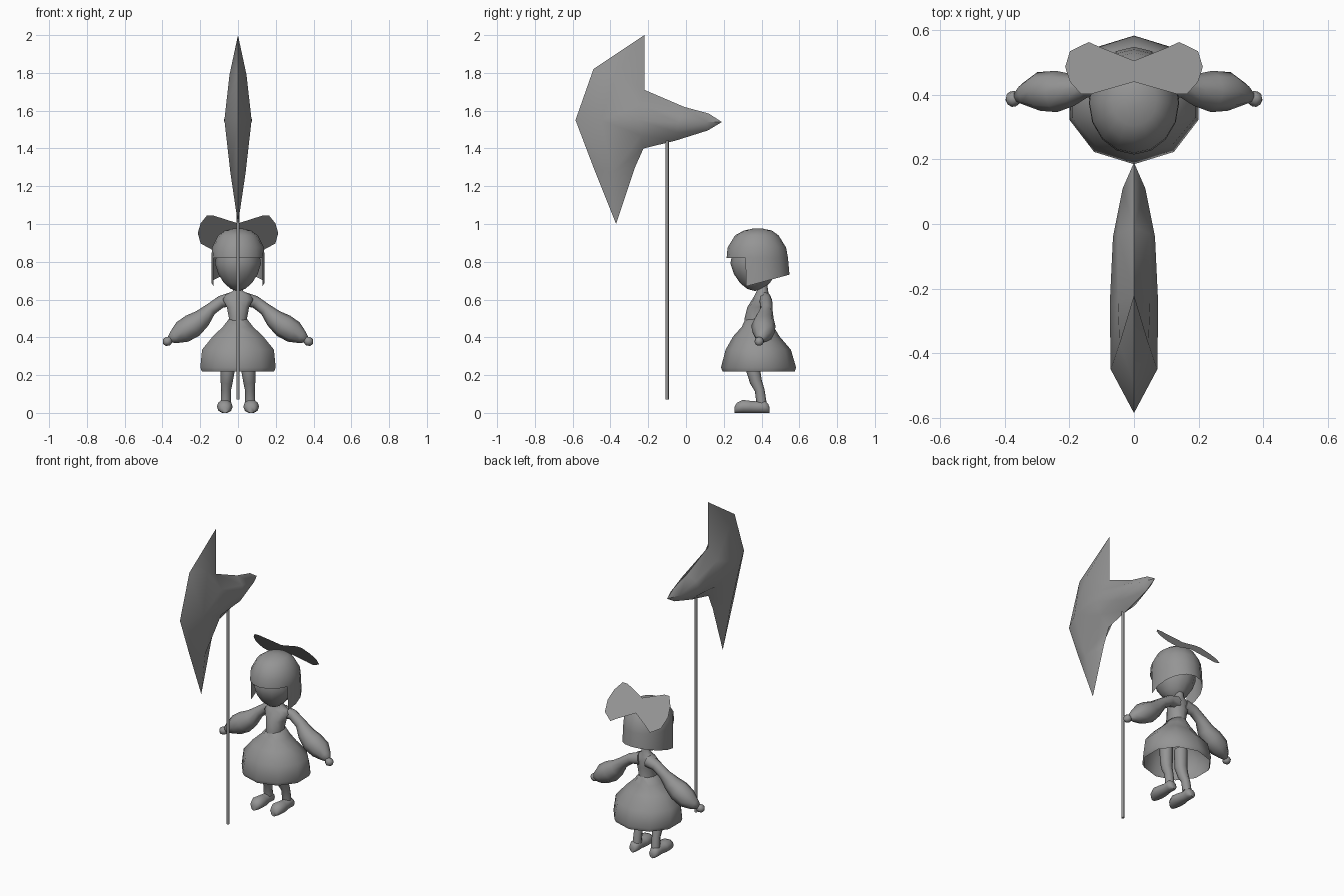
import bpy, bmesh, math
from mathutils import Vector

if "Cube" in bpy.data.objects:
    bpy.data.objects.remove(bpy.data.objects["Cube"])

grey = bpy.data.materials.new("plain grey")
grey.diffuse_color = (0.3, 0.3, 0.3, 1)
grey.use_nodes = True
grey.node_tree.nodes["Principled BSDF"].inputs["Base Color"].default_value = grey.diffuse_color


def finish(bm, name, mirror=False, angle=60):
    """Turn a bmesh into a smooth shaded object, optionally mirrored in x."""
    if mirror:
        copy = bmesh.ops.duplicate(bm, geom=bm.verts[:] + bm.edges[:] + bm.faces[:])
        for g in copy["geom"]:
            if isinstance(g, bmesh.types.BMVert):
                g.co.x = -g.co.x
        bmesh.ops.remove_doubles(bm, verts=bm.verts[:], dist=0.0005)
    bmesh.ops.recalc_face_normals(bm, faces=bm.faces[:])
    mesh = bpy.data.meshes.new(name)
    bm.to_mesh(mesh)
    bm.free()
    mesh.materials.append(grey)
    ob = bpy.data.objects.new(name, mesh)
    bpy.context.collection.objects.link(ob)
    bpy.ops.object.select_all(action='DESELECT')
    ob.select_set(True)
    bpy.context.view_layer.objects.active = ob
    bpy.ops.object.shade_smooth_by_angle(angle=math.radians(angle))
    return ob


def loft(rings, cap_start=True, cap_end=True):
    """Skin a list of rings of points."""
    bm = bmesh.new()
    rows = [[bm.verts.new(p) for p in ring] for ring in rings]
    n = len(rows[0])
    for a, b in zip(rows, rows[1:]):
        for i in range(n):
            j = (i + 1) % n
            bm.faces.new((a[i], a[j], b[j], b[i]))
    if cap_start:
        bm.faces.new(rows[0])
    if cap_end:
        bm.faces.new(rows[-1])
    return bm


def level_ring(z, hx, y0, y1, n):
    """Horizontal oval at height z, from y0 (front) to y1 (back)."""
    c, r = (y0 + y1) / 2, (y1 - y0) / 2
    return [(hx * math.sin(math.tau * i / n), c - r * math.cos(math.tau * i / n), z)
            for i in range(n)]


def limb(path, n=8):
    """Tube rings along a path of (x, y, z, radius)."""
    pts = [Vector(p[:3]) for p in path]
    rings = []
    for k, p in enumerate(path):
        d = (pts[min(k + 1, len(pts) - 1)] - pts[max(k - 1, 0)]).normalized()
        u = Vector((0, 1, 0)) if abs(d.y) < 0.8 else Vector((1, 0, 0))
        v = d.cross(u).normalized()
        u = v.cross(d)
        rings.append([pts[k] + p[3] * (u * math.cos(math.tau * i / n) + v * math.sin(math.tau * i / n))
                      for i in range(n)])
    return loft(rings)


# star-shaped blade: sharp outline in the middle plane, raised ridge on each side
outline = [(-.22, 2.0), (-.49, 1.82), (-.585, 1.55), (-.49, 1.30), (-.37, 1.0), (-.27, 1.30),
           (-.225, 1.40), (-.06, 1.44), (.115, 1.495), (.19, 1.54), (.12, 1.585),
           (-.01, 1.62), (-.22, 1.71)]
ridge = [(.045, -.37, 1.79), (.072, -.45, 1.55), (.04, -.39, 1.27), (.075, -.25, 1.55),
         (.065, -.04, 1.535), (.035, .11, 1.54), (.05, -.24, 1.63), (.05, -.03, 1.58),
         (.05, -.24, 1.47), (.05, -.05, 1.485)]
faces = ["0 1 13", "1 2 14 13", "2 3 15 14", "3 4 15", "4 5 15", "0 13 12", "13 14 19 12",
         "14 16 19", "15 5 6 21", "14 15 21", "14 21 16", "12 19 20 11", "19 16 17 20",
         "16 21 22 17", "21 6 7 22", "11 20 18 10", "20 17 18", "17 22 18", "22 7 8 18",
         "10 18 9", "18 8 9"]
bm = bmesh.new()
vs = [bm.verts.new((0, y, z)) for y, z in outline] + [bm.verts.new(p) for p in ridge]
for f in faces:
    bm.faces.new([vs[int(i)] for i in f.split()])
finish(bm, "blade", mirror=True)

# pole under the blade
finish(loft([level_ring(z, .009, -.109, -.091, 8) for z in (.07, 1.5)]), "pole")

# torso and neck
torso = [(.68, .025, .375, .43), (.645, .028, .375, .435), (.625, .07, .365, .44),
         (.60, .085, .35, .445), (.56, .062, .325, .45), (.50, .05, .31, .445), (.45, .06, .31, .46)]
finish(loft([level_ring(*r, 10) for r in torso]), "torso")

# open skirt
skirt = [(.50, .048, .315, .445), (.455, .085, .295, .465), (.405, .14, .25, .495),
         (.335, .20, .21, .555), (.24, .21, .185, .583), (.218, .20, .195, .575)]
finish(loft([level_ring(*r, 10) for r in skirt], True, False), "skirt")

# head
bm = bmesh.new()
bmesh.ops.create_uvsphere(bm, u_segments=12, v_segments=8, radius=1)
for v in bm.verts:
    x, y, z = v.co
    k = 1 + .2 * min(z, 0)
    v.co = (x * .122 * k, .365 + y * .13 * k, .79 + z * .145)
finish(bm, "head")

# hair cap: cut away in front of the face, long locks at the sides
hair = [(.977, .02, .36, .40), (.965, .07, .305, .455), (.94, .105, .26, .49),
        (.875, .138, .22, .53), (.82, .14, .215, .54)]
n = 16
rings = [level_ring(*r, n) for r in hair]
rings.append([(x, y, .665 + max(0, y - .30) * .27) for x, y, z in level_ring(0, .14, .215, .548, n)])
bm = loft(rings, True, False)
low = [f for f in bm.faces if f.calc_center_median().z < .80 and f.calc_center_median().y < .29]
bmesh.ops.delete(bm, geom=low, context='FACES')
finish(bm, "hair")

# flat tilted bow behind the crown
half = [(0, .44), (.13, .403), (.165, .403), (.198, .44), (.213, .486), (.198, .535),
        (.14, .563), (.10, .545), (0, .505)]
bm = bmesh.new()
bm.faces.new([bm.verts.new((x, y, 1.048 - (y - .40) * 1.12)) for x, y in half])
finish(bm, "bow", mirror=True)

# arms with puffed sleeves, and hands
arm = [(.03, .415, .60, .04), (.09, .425, .588, .032), (.145, .425, .548, .033),
       (.19, .415, .50, .05), (.24, .41, .462, .064), (.295, .41, .428, .060),
       (.34, .40, .40, .035), (.362, .392, .388, .018)]
finish(limb(arm), "arms", mirror=True)
hand = [(.355, .39, .392, .014), (.368, .388, .383, .024), (.380, .386, .373, .024),
        (.390, .384, .362, .010)]
finish(limb(hand), "hands", mirror=True)

# legs
leg = [(.055, .355, .34, .04), (.055, .357, .22, .037), (.06, .37, .165, .032),
       (.063, .39, .12, .026), (.065, .40, .05, .027)]
finish(limb(leg), "legs", mirror=True)

# rounded shoes with flat soles
shoe = [(.258, .018, .035), (.27, .032, .055), (.30, .042, .07), (.34, .040, .065),
        (.38, .030, .062), (.415, .033, .065), (.435, .026, .05), (.442, .012, .03)]
rings = []
for y, hx, top in shoe:
    rings.append([(.07 + hx * math.cos(a), y, max(0, top / 2 + top * .56 * math.sin(a)) * .95)
                  for a in (math.tau * i / 10 for i in range(10))])
finish(loft(rings), "shoes", mirror=True)
